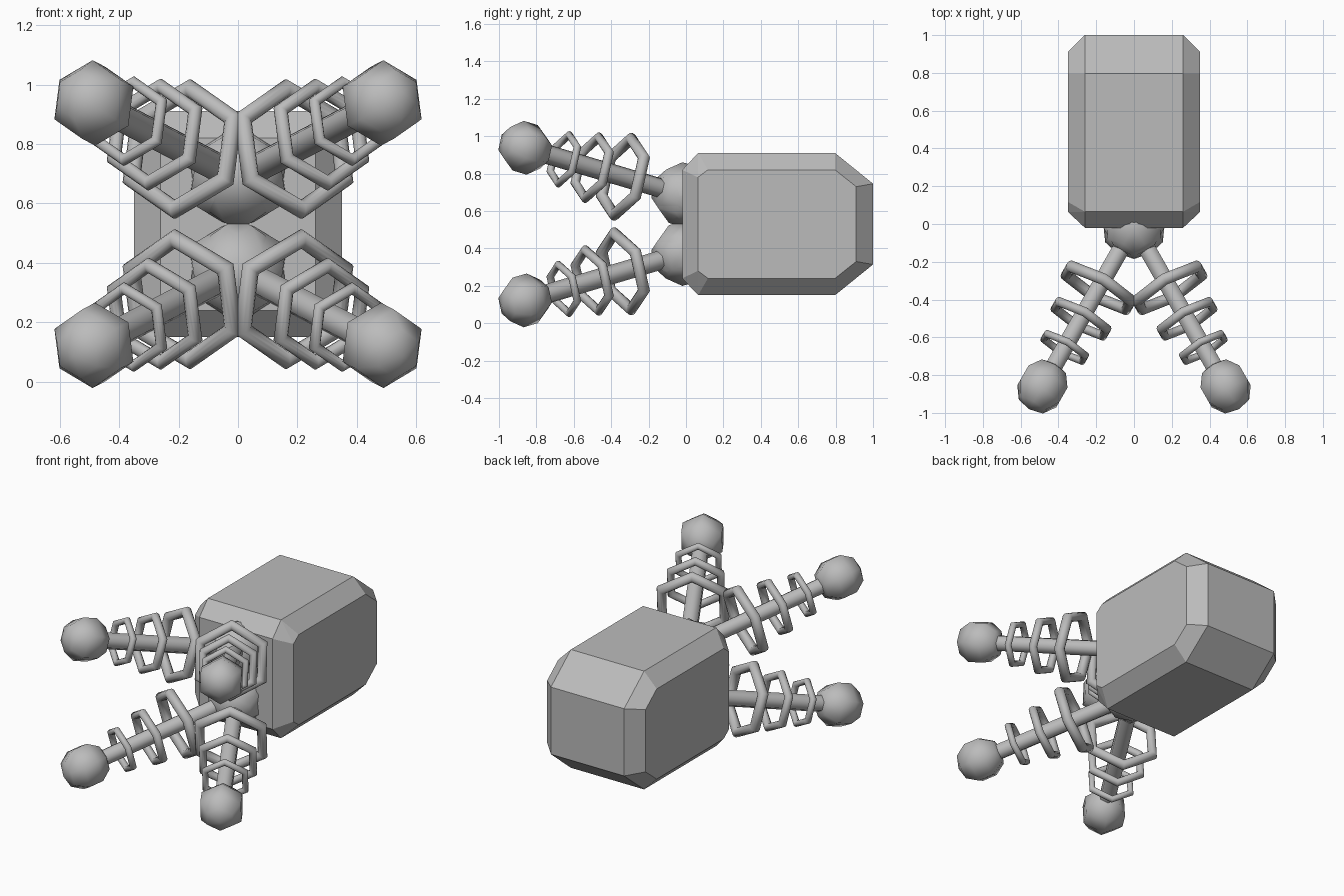
import bpy
import bmesh
import math
from mathutils import Matrix, Vector

cube = bpy.data.objects.get("Cube")
if cube:
    bpy.data.objects.remove(cube, do_unlink=True)

grey = bpy.data.materials.new("plain_grey")
grey.use_nodes = True
COLOR = (0.5, 0.5, 0.5, 1)
grey.diffuse_color = COLOR
grey.node_tree.nodes["Principled BSDF"].inputs["Base Color"].default_value = COLOR

MID_Z = 0.53  # height of the horizontal symmetry plane


def finish(obj, name, matrix=None, smooth=True):
    obj.name = obj.data.name = name
    if matrix is not None:
        obj.matrix_world = matrix
    obj.data.materials.append(grey)
    for poly in obj.data.polygons:
        poly.use_smooth = smooth


# Body: chamfered block, hull of one corner set mirrored left/right and up/down
corners = [
    (0.26, 0.065, 0.38), (0.26, 0.797, 0.38),   # top face
    (0.26, -0.02, 0.29), (0.26, 1.0, 0.216),    # front and back faces
    (0.35, 0.064, 0.25), (0.35, 0.117, 0.29),   # side face
    (0.35, 0.797, 0.29), (0.35, 0.91, 0.2),
]
bm = bmesh.new()
for x, y, z in corners:
    for sx in (-1, 1):
        for sz in (-1, 1):
            bm.verts.new((sx * x, y, MID_Z + sz * z))
bmesh.ops.convex_hull(bm, input=bm.verts)
bmesh.ops.dissolve_limit(bm, angle_limit=math.radians(2), verts=bm.verts, edges=bm.edges)
bmesh.ops.recalc_face_normals(bm, faces=bm.faces)
mesh = bpy.data.meshes.new("body")
bm.to_mesh(mesh)
bm.free()
body = bpy.data.objects.new("body", mesh)
bpy.context.collection.objects.link(body)
finish(body, "body", smooth=False)


# Arms: ball joint, shaft, three shrinking rings and an end ball
def ball(name, frame, distance, radius):
    bpy.ops.mesh.primitive_uv_sphere_add(segments=6, ring_count=5, radius=radius)
    finish(bpy.context.object, name, frame @ Matrix.Translation((0, 0, distance)))


def build_arm(label, sx, sz):
    start = Vector((0, -0.01, MID_Z + sz * 0.155))
    end = Vector((sx * 0.485, -0.86, MID_Z + sz * 0.408))
    axis = (end - start).normalized()
    length = (end - start).length
    right = Vector((0, 0, 1)).cross(axis).normalized()
    up = axis.cross(right)
    frame = Matrix.Translation(start) @ Matrix((right, up, axis)).transposed().to_4x4()

    ball(label + "_joint_ball", frame, 0, 0.176)
    ball(label + "_end_ball", frame, length, 0.144)

    bpy.ops.mesh.primitive_cylinder_add(vertices=6, radius=0.052, depth=length, end_fill_type='NOTHING')
    finish(bpy.context.object, label + "_shaft", frame @ Matrix.Translation((0, 0, length / 2)))

    for i, distance in enumerate((0.39, 0.585, 0.765)):
        scale = 0.8 ** i
        bpy.ops.mesh.primitive_torus_add(major_segments=6, minor_segments=12,
                                         major_radius=0.21 * scale, minor_radius=0.032 * scale)
        turn = Matrix.Translation((0, 0, distance)) @ Matrix.Rotation(math.pi / 6, 4, 'Z')
        finish(bpy.context.object, f"{label}_ring_{i + 1}", frame @ turn)


for side, sx in (("left", 1), ("right", -1)):
    for level, sz in (("upper", 1), ("lower", -1)):
        build_arm(f"{level}_{side}_arm", sx, sz)
